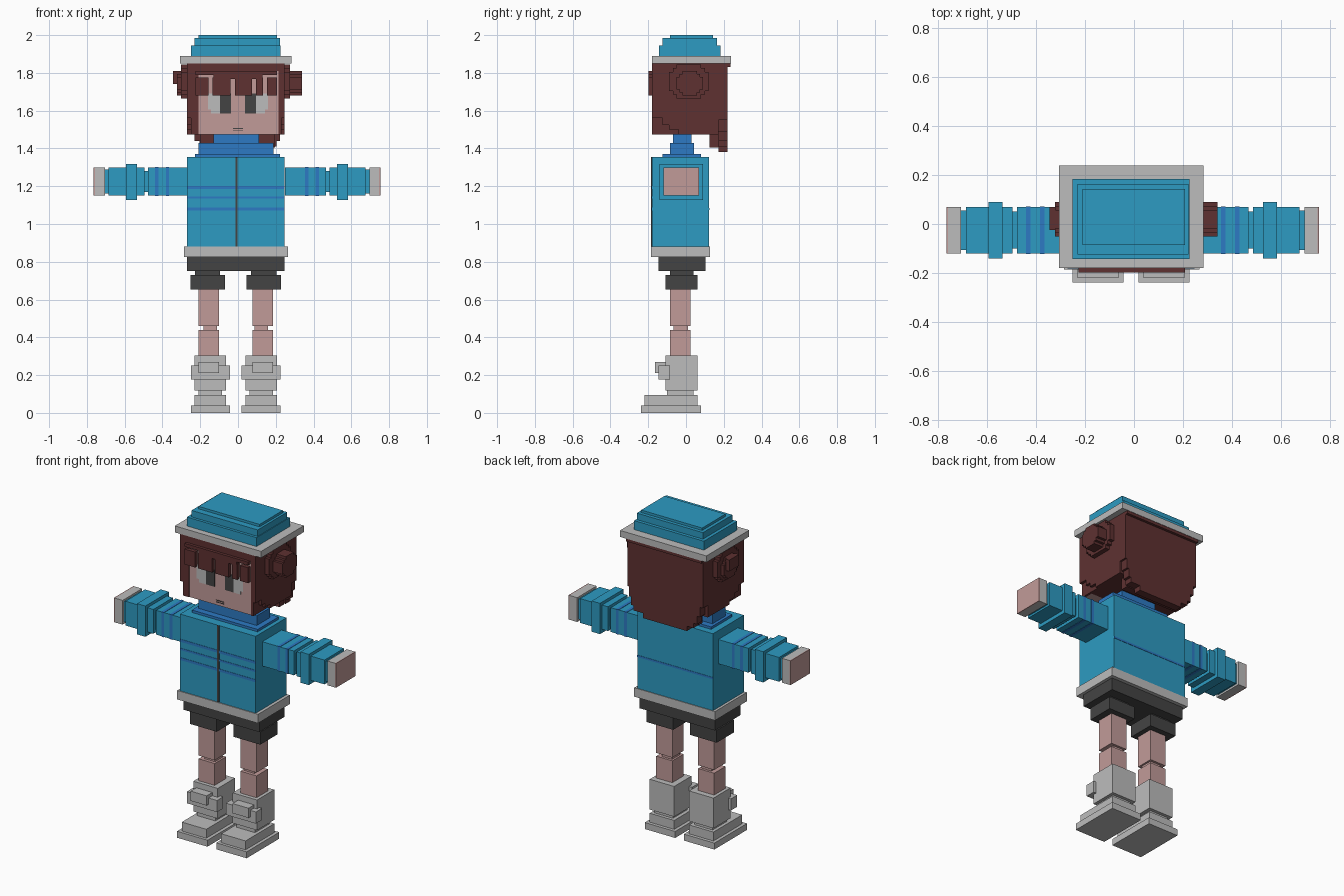
import bpy, bmesh

old = bpy.data.objects.get("Cube")
if old:
    bpy.data.objects.remove(old, do_unlink=True)


def material(name, rgb):
    # 8-bit sRGB to linear
    lin = [((c / 255 + 0.055) / 1.055) ** 2.4 for c in rgb]
    m = bpy.data.materials.new(name)
    m.use_nodes = True
    m.diffuse_color = (*lin, 1)
    m.node_tree.nodes["Principled BSDF"].inputs["Base Color"].default_value = (*lin, 1)
    return m


CYAN = material("jacket cyan", (45, 155, 194))
BLUE = material("collar blue", (45, 122, 196))
WHITE = material("trim light grey", (188, 188, 188))
DARK = material("shorts charcoal", (68, 68, 68))
SKIN = material("skin", (193, 155, 153))
HAIR = material("hair brown", (94, 49, 49))


def finish(name, bm, mat):
    bmesh.ops.recalc_face_normals(bm, faces=bm.faces)
    me = bpy.data.meshes.new(name)
    bm.to_mesh(me)
    bm.free()
    me.materials.append(mat)
    ob = bpy.data.objects.new(name, me)
    bpy.context.collection.objects.link(ob)
    return ob


def box(name, mat, x, y, z):
    """Box from (min, max) pairs."""
    bm = bmesh.new()
    bmesh.ops.create_cube(bm, size=1)
    for v in bm.verts:
        for i, (a, b) in enumerate((x, y, z)):
            v.co[i] = a if v.co[i] < 0 else b
    return finish(name, bm, mat)


def mirrored(name, mat, x, y, z, axis):
    """Box on the right side (-x) and its reflection about x = axis."""
    box("right_" + name, mat, x, y, z)
    box("left_" + name, mat, (2 * axis - x[1], 2 * axis - x[0]), y, z)


def prism(name, mat, outline, depth, along):
    """Extrude a 2D outline (u, z) along 'x' or 'y'."""
    def place(u, z, d):
        return (d, u, z) if along == "x" else (u, d, z)
    bm = bmesh.new()
    f = bm.faces.new([bm.verts.new(place(u, z, depth[0])) for u, z in outline])
    ext = bmesh.ops.extrude_face_region(bm, geom=[f])
    moved = [g for g in ext["geom"] if isinstance(g, bmesh.types.BMVert)]
    bmesh.ops.translate(bm, verts=moved, vec=place(0, 0, depth[1] - depth[0]))
    return finish(name, bm, mat)


def stairs(points):
    """Turn a falling or rising line into blocky steps."""
    out = [points[0]]
    for (u0, z0), (u1, z1) in zip(points, points[1:]):
        out += [(u0, z1), (u1, z1)] if z1 < z0 else [(u1, z0), (u1, z1)]
    return out


def blocky_disc(u, z, s):
    """Stepped round outline inside the (min, max) ranges u and z."""
    (a, b), (c, d) = u, z
    return [(a, c + 2*s), (a + s, c + 2*s), (a + s, c + s), (a + 2*s, c + s), (a + 2*s, c),
            (b - 2*s, c), (b - 2*s, c + s), (b - s, c + s), (b - s, c + 2*s), (b, c + 2*s),
            (b, d - 2*s), (b - s, d - 2*s), (b - s, d - s), (b - 2*s, d - s), (b - 2*s, d),
            (a + 2*s, d), (a + 2*s, d - s), (a + s, d - s), (a + s, d - 2*s), (a, d - 2*s)]


# Hat
box("hat_brim", WHITE, (-.306, .284), (-.18, .238), (1.85, 1.89))
box("hat_lower_tier", CYAN, (-.25, .226), (-.142, .183), (1.89, 1.945))
box("hat_middle_tier", CYAN, (-.23, .222), (-.125, .163), (1.945, 1.985))
box("hat_top_tier", CYAN, (-.21, .207), (-.085, .142), (1.985, 2.0))

# Face
box("face", SKIN, (-.212, .217), (-.175, -.11), (1.475, 1.82))
for side, s in (("right", -1), ("left", 1)):
    def span(a, b):
        return tuple(sorted((s * a, s * b)))
    box(side + "_eye_white", WHITE, span(.095, .158), (-.179, -.174), (1.605, 1.69))
    box(side + "_eye_white_base", WHITE, span(.095, .143), (-.179, -.174), (1.585, 1.605))
    box(side + "_iris", DARK, span(.036, .095), (-.179, -.174), (1.585, 1.69))
for i, z in enumerate((1.494, 1.505)):
    box(f"mouth_line_{i + 1}", DARK, (-.026, .026), (-.178, -.174), (z - .002, z + .002))

# Hair core and the rim under the brim
box("hair_core", HAIR, (-.24, .228), (-.12, .172), (1.475, 1.85))
box("hair_front_band", HAIR, (-.27, .245), (-.18, -.1), (1.81, 1.85))
box("hair_back_rim", HAIR, (-.27, .245), (.17, .236), (1.832, 1.85))

# Fringe locks with narrow slits between them
edges = [-.226, -.145, -.028, .085, .143, .207]
for i, (a, b) in enumerate(zip(edges, edges[1:])):
    x0 = a + (.011 if i else 0)
    x1 = b - (.011 if i < 4 else 0)
    box(f"fringe_lock_{i + 1}", HAIR, (x0, x1), (-.198, -.15), (1.68, 1.775))
box("fringe_centre", HAIR, (-.13, .13), (-.198, -.15), (1.767, 1.81))
box("fringe_band", HAIR, (-.226, .207), (-.198, -.15), (1.79, 1.81))

# Side hair: a full inner layer and an outer layer with a stepped front corner
curve = stairs([(-.18, 1.62), (-.125, 1.56), (-.09, 1.525), (-.04, 1.5), (.02, 1.475)])
side_outline = [(-.18, 1.85)] + curve + [(.172, 1.475), (.172, 1.85)]
for side, inner, outer in (("right", (-.25, -.21), (-.27, -.25)),
                           ("left", (.215, .231), (.231, .247))):
    box(side + "_hair_inner", HAIR, inner, (-.18, .172), (1.475, 1.85))
    prism(side + "_hair_outer", HAIR, side_outline, outer, "x")

# Back hair: stepped U shape hanging below the head
right_half = [(-.27, 1.62), (-.25, 1.55), (-.23, 1.49), (-.205, 1.44), (-.16, 1.41), (-.10, 1.38)]
left_half = [(.08, 1.38), (.14, 1.41), (.205, 1.44), (.222, 1.49), (.235, 1.55), (.247, 1.62)]
prism("back_hair", HAIR,
      [(-.27, 1.85)] + stairs(right_half) + stairs(left_half) + [(.247, 1.85)],
      (.172, .22), "y")
box("back_hair_under_layer", HAIR, (-.2, .195), (.125, .172), (1.405, 1.48))

# Hair buns
prism("left_bun_base", HAIR, blocky_disc((-.09, .12), (1.665, 1.845), .02), (.245, .276), "x")
prism("left_bun", HAIR, blocky_disc((-.05, .09), (1.68, 1.81), .016), (.27, .34), "x")
prism("right_bun_base", HAIR, blocky_disc((-.09, .12), (1.665, 1.845), .02), (-.301, -.265), "x")
prism("right_bun", HAIR, blocky_disc((-.05, .09), (1.68, 1.81), .016), (-.322, -.30), "x")
box("right_bun_cap", HAIR, (-.345, -.32), (-.025, .07), (1.74, 1.81))

# Collar
box("collar_base", BLUE, (-.228, .222), (-.125, .08), (1.35, 1.37))
box("collar", BLUE, (-.21, .188), (-.085, .042), (1.365, 1.43))
box("neck", BLUE, (-.13, .11), (-.07, .028), (1.42, 1.48))

# Jacket with stripes and zip
box("jacket_body", CYAN, (-.27, .247), (-.18, .122), (.87, 1.355))
for i, (z, h) in enumerate(((1.193, .008), (1.14, .006), (1.08, .008))):
    box(f"front_stripe_{i + 1}", BLUE, (-.27, .247), (-.182, -.178), (z - h, z + h))
box("back_stripe", BLUE, (-.27, .247), (.12, .124), (1.074, 1.086))
box("zip", DARK, (-.014, -.002), (-.184, -.178), (.882, 1.355))
box("jacket_hem", WHITE, (-.286, .266), (-.185, .126), (.825, .88))

# Arms
ARM = -.005
AY, AZ = (-.12, .07), (1.15, 1.30)
mirrored("upper_sleeve", CYAN, (-.476, -.26), AY, AZ, ARM)
mirrored("elbow", CYAN, (-.5, -.47), (-.1, .05), (1.17, 1.28), ARM)
mirrored("lower_sleeve", CYAN, (-.685, -.495), AY, AZ, ARM)
mirrored("sleeve_ring", CYAN, (-.592, -.535), (-.14, .09), (1.128, 1.318), ARM)
mirrored("wrist", CYAN, (-.71, -.68), (-.105, .055), (1.162, 1.288), ARM)
mirrored("cuff", WHITE, (-.757, -.705), AY, AZ, ARM)
mirrored("hand", SKIN, (-.764, -.757), AY, AZ, ARM)
for i, x in enumerate((-.43, -.373)):
    mirrored(f"sleeve_stripe_{i + 1}", BLUE, (x - .009, x + .009),
             (-.122, .072), (1.148, 1.302), ARM)

# Shorts
LEG = -.012
box("shorts", DARK, (-.27, .247), (-.145, .103), (.75, .83))
mirrored("shorts_joint", DARK, (-.228, -.094), (-.085, .04), (.72, .755), LEG)
mirrored("shorts_leg", DARK, (-.252, -.07), (-.108, .06), (.653, .73), LEG)

# Legs
mirrored("thigh", SKIN, (-.21, -.1), (-.085, .025), (.46, .66), LEG)
mirrored("knee", SKIN, (-.182, -.112), (-.065, .01), (.435, .465), LEG)
mirrored("calf", SKIN, (-.21, -.1), (-.085, .025), (.29, .44), LEG)

# Boots
mirrored("boot_shaft", WHITE, (-.23, -.063), (-.108, .06), (.118, .305), LEG)
mirrored("boot_strap", WHITE, (-.248, -.042), (-.145, -.085), (.178, .25), LEG)
mirrored("boot_buckle", WHITE, (-.21, -.1), (-.163, -.1), (.21, .27), LEG)
mirrored("boot_ankle", WHITE, (-.21, -.085), (-.1, .04), (.09, .125), LEG)
mirrored("boot_foot", WHITE, (-.23, -.063), (-.22, .06), (.035, .095), LEG)
mirrored("boot_sole", WHITE, (-.25, -.042), (-.238, .08), (0, .04), LEG)
